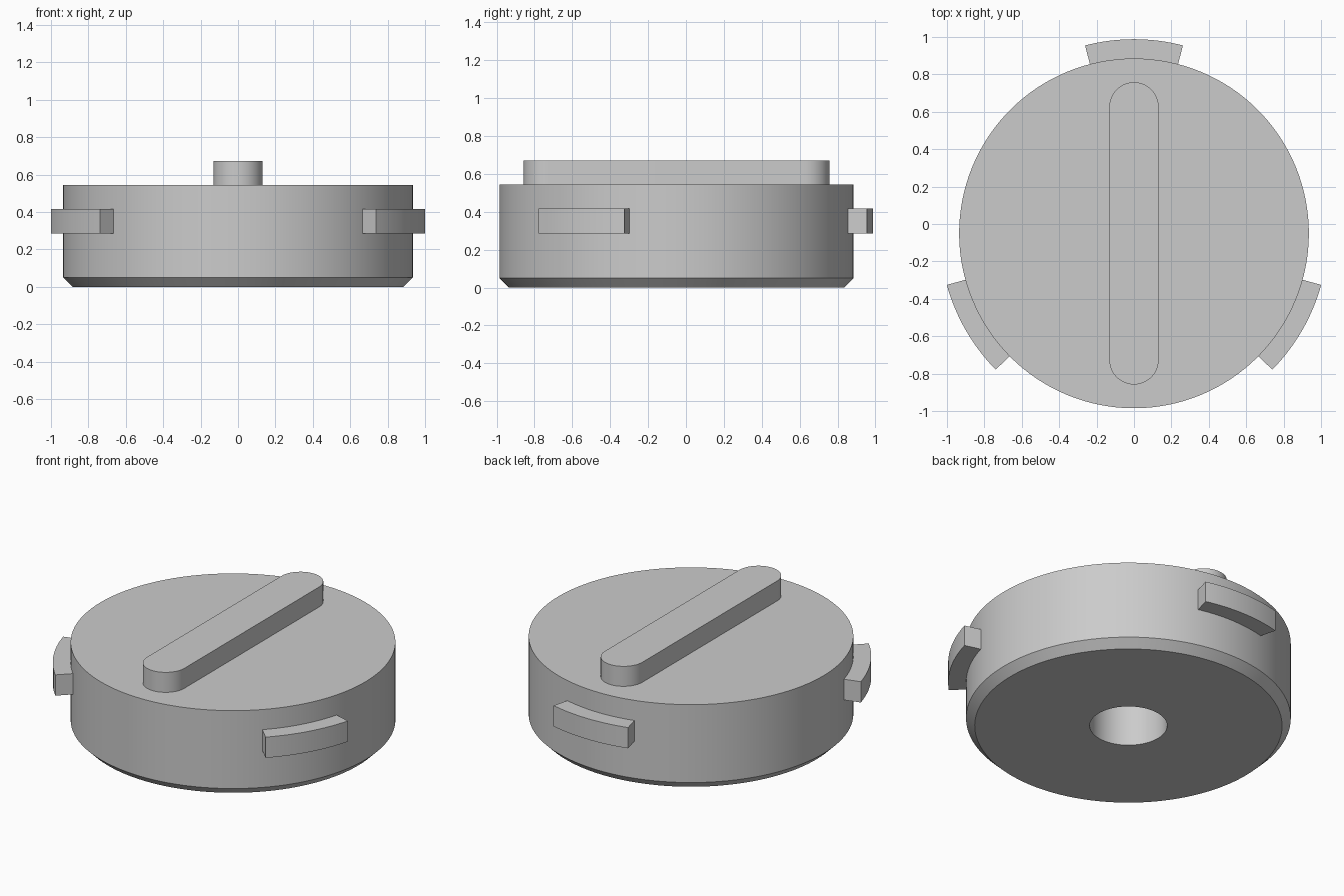
import bpy, bmesh, math
from math import sin, cos, pi, radians

CY = -0.05          # y of the body axis
R, R_TAB = 0.935, 1.038
SEGMENTS = 128

if "Cube" in bpy.data.objects:
    bpy.data.objects.remove(bpy.data.objects["Cube"], do_unlink=True)

grey = bpy.data.materials.new("plain grey")
grey.use_nodes = True
grey.diffuse_color = (0.6, 0.6, 0.6, 1)
grey.node_tree.nodes["Principled BSDF"].inputs["Base Color"].default_value = (0.6, 0.6, 0.6, 1)


def finish(name, bm):
    bmesh.ops.recalc_face_normals(bm, faces=bm.faces)
    mesh = bpy.data.meshes.new(name)
    bm.to_mesh(mesh)
    bm.free()
    obj = bpy.data.objects.new(name, mesh)
    bpy.context.collection.objects.link(obj)
    mesh.materials.append(grey)
    obj.location.y = CY
    bpy.ops.object.select_all(action="DESELECT")
    obj.select_set(True)
    bpy.context.view_layer.objects.active = obj
    bpy.ops.object.shade_smooth_by_angle(angle=radians(30))
    return obj


def prism(name, outline, z0, z1):
    bm = bmesh.new()
    face = bm.faces.new([bm.verts.new((x, y, z0)) for x, y in outline])
    top = bmesh.ops.extrude_face_region(bm, geom=[face])["geom"]
    verts = [v for v in top if isinstance(v, bmesh.types.BMVert)]
    bmesh.ops.translate(bm, verts=verts, vec=(0, 0, z1 - z0))
    return finish(name, bm)


def arc(radius, start, end, steps, y=0):
    angles = [radians(start + (end - start) * i / steps) for i in range(steps + 1)]
    return [(radius * cos(a), y + radius * sin(a)) for a in angles]


# Round body: chamfered lower rim and a blind bore underneath
profile = [(0, 0.42), (0.223, 0.42), (0.223, 0), (R - 0.05, 0),
           (R, 0.05), (R, 0.545), (0, 0.545)]
bm = bmesh.new()
points = [bm.verts.new((r, 0, z)) for r, z in profile]
edges = [bm.edges.new(pair) for pair in zip(points, points[1:])]
bmesh.ops.spin(bm, geom=points + edges, cent=(0, 0, 0), axis=(0, 0, 1),
               angle=2 * pi, steps=SEGMENTS)
bmesh.ops.remove_doubles(bm, verts=bm.verts, dist=0.0001)
finish("body", bm)

# Grip bar with rounded ends
W, HALF = 0.132, 0.676
prism("grip_bar", arc(W, 0, 180, 24, HALF) + arc(W, 180, 360, 24, -HALF), 0.54, 0.672)

# Three curved locking tabs around the rim
for name, mid in (("back_tab", 90), ("right_tab", 210), ("left_tab", 330)):
    outline = arc(R_TAB, mid - 14.6, mid + 14.6, 16) + arc(R - 0.005, mid + 14.6, mid - 14.6, 16)
    prism(name, outline, 0.285, 0.417)
